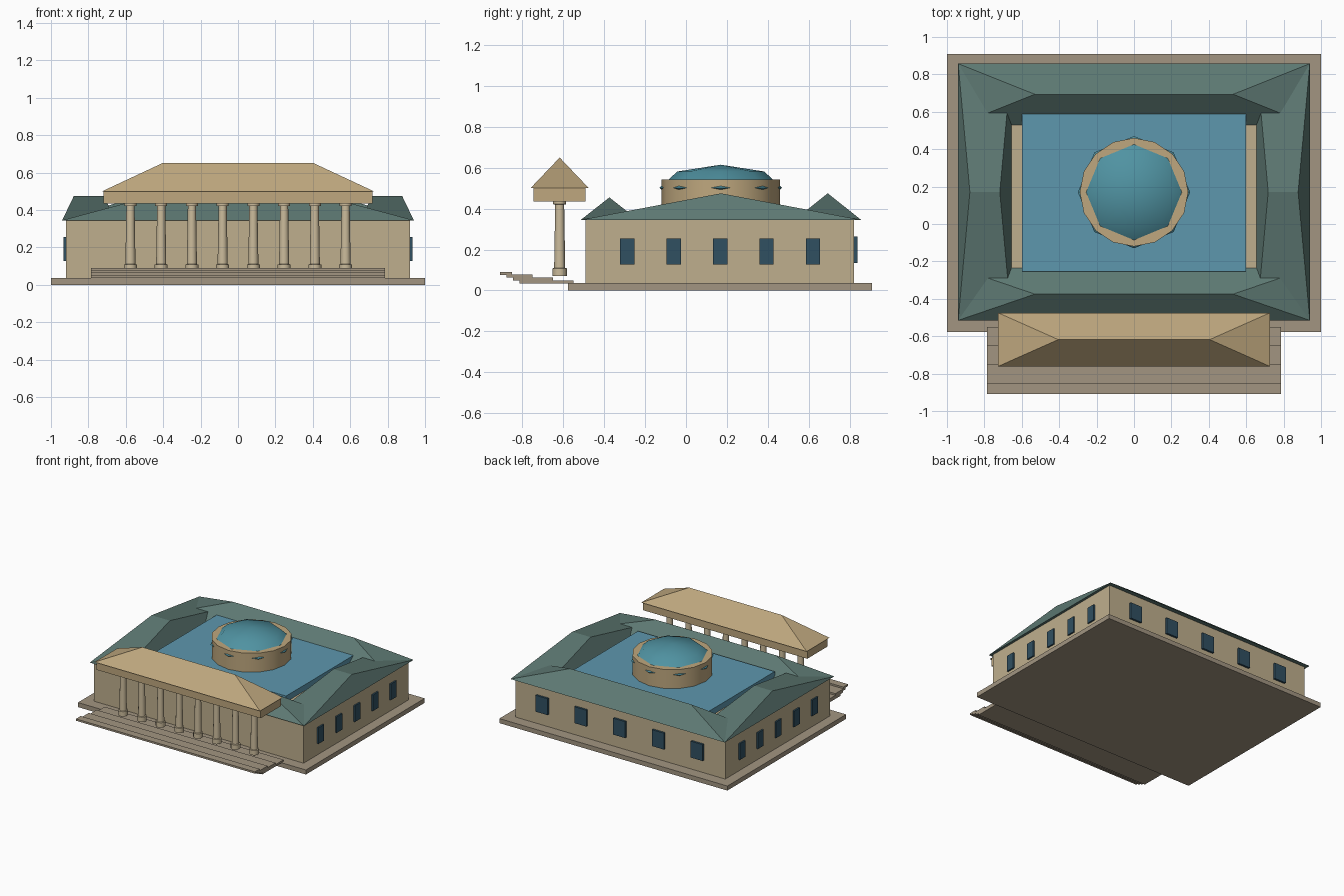
import bpy, bmesh, math

if "Cube" in bpy.data.objects:
    bpy.data.objects.remove(bpy.data.objects["Cube"])


def material(name, rgb):
    m = bpy.data.materials.new(name)
    m.diffuse_color = (*rgb, 1)
    m.use_nodes = True
    m.node_tree.nodes["Principled BSDF"].inputs["Base Color"].default_value = m.diffuse_color
    return m


STONE = material("stone", (0.36, 0.30, 0.22))
WALL = material("wall", (0.52, 0.43, 0.27))
TRIM = material("trim", (0.52, 0.39, 0.21))
COLUMN = material("column", (0.60, 0.50, 0.33))
GREEN = material("green_roof", (0.11, 0.19, 0.17))
BLUE = material("blue_roof", (0.11, 0.31, 0.42))
DOME = material("dome", (0.08, 0.29, 0.36))
GLASS = material("glass", (0.03, 0.08, 0.12))


def finish(name, bm, mat, smooth=None):
    bmesh.ops.recalc_face_normals(bm, faces=bm.faces[:])
    me = bpy.data.meshes.new(name)
    bm.to_mesh(me)
    bm.free()
    me.materials.append(mat)
    ob = bpy.data.objects.new(name, me)
    bpy.context.collection.objects.link(ob)
    if smooth:
        bpy.ops.object.select_all(action='DESELECT')
        ob.select_set(True)
        bpy.context.view_layer.objects.active = ob
        bpy.ops.object.shade_smooth_by_angle(angle=math.radians(smooth))
    return ob


def box(name, x0, x1, y0, y1, z0, z1, mat):
    bm = bmesh.new()
    bmesh.ops.create_cube(bm, size=1)
    for v in bm.verts:
        v.co = (x1 if v.co.x > 0 else x0, y1 if v.co.y > 0 else y0, z1 if v.co.z > 0 else z0)
    return finish(name, bm, mat)


def hip_roof(name, x0, x1, y0, y1, z0, z1, ridge, mat):
    """Hipped roof whose ridge runs along x with the given half length."""
    bm = bmesh.new()
    cx, cy = (x0 + x1) / 2, (y0 + y1) / 2
    a, b, c, d = [bm.verts.new((x, y, z0)) for x, y in ((x0, y0), (x1, y0), (x1, y1), (x0, y1))]
    l, r = bm.verts.new((cx - ridge, cy, z1)), bm.verts.new((cx + ridge, cy, z1))
    for f in ((a, b, r, l), (b, c, r), (c, d, l, r), (d, a, l), (d, c, b, a)):
        bm.faces.new(f)
    return finish(name, bm, mat)


def lathe(name, profile, sides, x, y, mat, smooth):
    """Closed turned form from (radius, z) points."""
    bm = bmesh.new()
    rings = [[bm.verts.new((x + r * math.cos(2 * math.pi * i / sides),
                            y + r * math.sin(2 * math.pi * i / sides), z)) for i in range(sides)]
             for r, z in profile]
    for lo, hi in zip(rings, rings[1:]):
        for i in range(sides):
            j = (i + 1) % sides
            bm.faces.new((lo[i], lo[j], hi[j], hi[i]))
    bm.faces.new(rings[0][::-1])
    bm.faces.new(rings[-1])
    return finish(name, bm, mat, smooth)


# Plinth and main block
CY = 0.167
box("plinth", -1, 1, -0.577, 0.91, 0, 0.036, STONE)
box("main_walls", -0.92, 0.92, -0.492, 0.822, 0.036, 0.345, WALL)

# Four wing roofs around the flat centre
hip_roof("front_wing_roof", -0.94, 0.94, -0.515, -0.235, 0.345, 0.455, 0.53, GREEN)
hip_roof("back_wing_roof", -0.94, 0.94, 0.53, 0.857, 0.345, 0.475, 0.53, GREEN)
for side, s in (("left", -1), ("right", 1)):
    xs = sorted((s * 0.655, s * 0.94))
    hip_roof(side + "_wing_roof", *xs, -0.515, 0.857, 0.345, 0.475, 0.08, GREEN)
box("flat_roof", -0.6, 0.6, -0.255, 0.592, 0.345, 0.392, BLUE)

# Drum and low-poly dome
lathe("dome_drum", [(0.29, 0.37), (0.29, 0.542)], 16, 0, CY + 0.003, TRIM, 30)
bm = bmesh.new()
bmesh.ops.create_uvsphere(bm, u_segments=8, v_segments=4, radius=1)
for v in bm.verts:
    v.co = (v.co.x * 0.3, v.co.y * 0.3 + CY + 0.003, v.co.z * 0.113 + 0.502)
finish("dome", bm, DOME, 60)

# Side and back windows
for i in range(-2, 3):
    y = CY + i * 0.227
    for side, s in (("left", -1), ("right", 1)):
        xs = sorted((s * 0.91, s * 0.932))
        box(f"{side}_window_{i + 3}", *xs, y - 0.035, y + 0.035, 0.127, 0.255, GLASS)
    x = i * 0.34
    box(f"back_window_{i + 3}", x - 0.052, x + 0.052, 0.815, 0.838, 0.135, 0.265, GLASS)

# Front steps
for i in range(4):
    z = 0.035 + i * 0.0138
    box(f"step_{i + 1}", -0.785, 0.785, -0.815 - i * 0.0315, -0.55 - i * 0.1, z, z + 0.0145, STONE)

# Portico: columns, beam and hipped roof
PY = -0.618
profile = [(0.035, 0.07), (0.035, 0.108), (0.027, 0.11), (0.022, 0.42), (0.032, 0.422), (0.032, 0.437)]
for i in range(8):
    lathe(f"column_{i + 1}", profile, 12, -0.575 + i * 1.15 / 7, PY, COLUMN, 35)
box("portico_beam", -0.72, 0.72, PY - 0.127, PY + 0.127, 0.435, 0.5, TRIM)
hip_roof("portico_roof", -0.726, 0.726, PY - 0.143, PY + 0.143, 0.5, 0.65, 0.405, TRIM)
